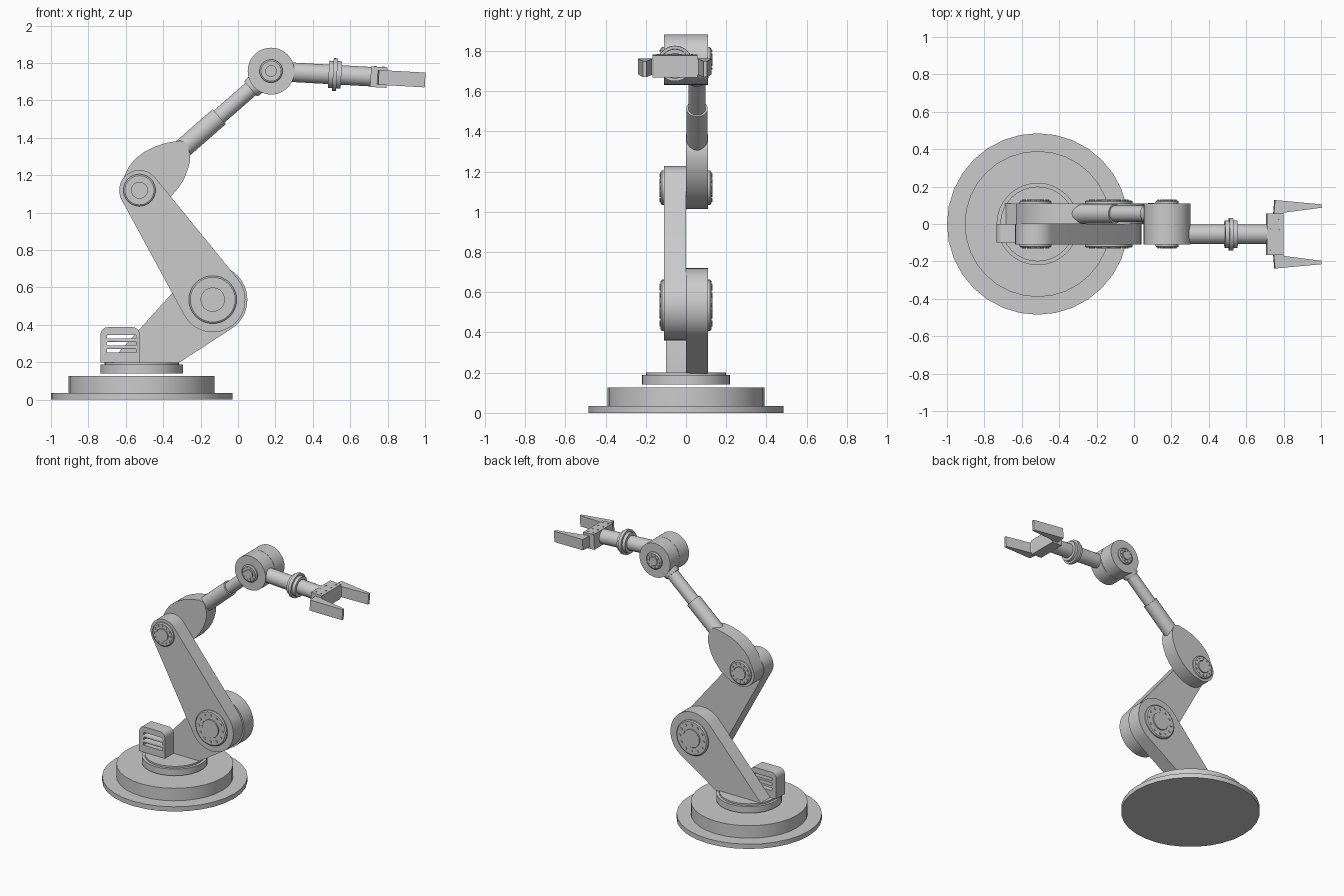
import bpy, bmesh
from math import sin, cos, pi, radians
from mathutils import Vector, Matrix
from mathutils.geometry import convex_hull_2d

if "Cube" in bpy.data.objects:
    bpy.data.objects.remove(bpy.data.objects["Cube"])


def finish(name, bm):
    bmesh.ops.recalc_face_normals(bm, faces=bm.faces)
    me = bpy.data.meshes.new(name)
    bm.to_mesh(me)
    bm.free()
    me.shade_smooth()
    me.set_sharp_from_angle(angle=radians(30))
    ob = bpy.data.objects.new(name, me)
    bpy.context.collection.objects.link(ob)
    return ob


def extrude(bm, pts, vec):
    f = bm.faces.new([bm.verts.new(p) for p in pts])
    res = bmesh.ops.extrude_face_region(bm, geom=[f], use_keep_orig=True)
    verts = [g for g in res["geom"] if isinstance(g, bmesh.types.BMVert)]
    bmesh.ops.translate(bm, verts=verts, vec=vec)


def plate(name, outline, y0, y1):
    """Side profile in x/z, extruded along y."""
    bm = bmesh.new()
    extrude(bm, [(x, y0, z) for x, z in outline], (0, y1 - y0, 0))
    return finish(name, bm)


def circle(c, r, n=48):
    return [(c[0] + r * cos(2 * pi * i / n), c[1] + r * sin(2 * pi * i / n)) for i in range(n)]


def hull(pts):
    return [pts[i] for i in convex_hull_2d([Vector(p) for p in pts])]


def lathe(bm, profile, origin, axis, n=32):
    """Revolve (radius, distance) pairs around an axis and cap both ends."""
    m = Matrix.Translation(origin) @ Vector(axis).to_track_quat('Z', 'Y').to_matrix().to_4x4()
    rings = [[bm.verts.new(m @ Vector((r * cos(2 * pi * i / n), r * sin(2 * pi * i / n), d)))
              for i in range(n)] for r, d in profile]
    for a, b in zip(rings, rings[1:]):
        for i in range(n):
            j = (i + 1) % n
            bm.faces.new((a[i], a[j], b[j], b[i]))
    bm.faces.new(rings[0])
    bm.faces.new(rings[-1])


def turned(name, profile, origin, axis, n=32):
    bm = bmesh.new()
    lathe(bm, profile, origin, axis, n)
    return finish(name, bm)


def box(bm, lo, hi):
    (x0, y0, z0), (x1, y1, z1) = lo, hi
    extrude(bm, [(x0, y0, z0), (x1, y0, z0), (x1, y0, z1), (x0, y0, z1)], (0, y1 - y0, 0))


def hub(name, c, r, r_in, bolts):
    """Bearing cover with a bolt circle, on both sides of a joint."""
    for side, s in (("front", -1), ("back", 1)):
        bm = bmesh.new()
        o, ax = (c[0], 0, c[1]), (0, s, 0)
        lathe(bm, [(r, .10), (r, .12), (r - .008, .126), (r_in + .004, .126),
                   (r_in + .004, .121), (r_in, .121), (r_in, .131)], o, ax)
        rb = (r + r_in) / 2
        for i in range(bolts):
            a = 2 * pi * i / bolts
            lathe(bm, [(r * .07, .12), (r * .07, .131)],
                  (c[0] + rb * cos(a), 0, c[1] + rb * sin(a)), ax, 8)
        finish(f"{name}_{side}", bm)


SHOULDER, ELBOW, WRIST = (-.135, .535), (-.527, 1.12), (.177, 1.757)
W = .11

# Stepped round base and turntable
BASE = (-.515, 0, 0)
turned("base_plate", [(.485, 0), (.485, .035)], BASE, (0, 0, 1))
turned("base_drum", [(.39, .035), (.39, .127)], BASE, (0, 0, 1))
turned("turntable", [(.22, .14), (.22, .188)], BASE, (0, 0, 1))

# Motor box with rounded top and three vent slots
r = .04
top = [(-.525 - r + r * cos(a), .388 - r + r * sin(a)) for a in [i * pi / 12 for i in range(7)]]
top += [(-.735 + r + r * cos(a), .388 - r + r * sin(a)) for a in [i * pi / 12 for i in range(6, 13)]]
motor = plate("motor_box", [(-.735, .2), (-.525, .2)] + top, -.1, 0)
bm = bmesh.new()
for z in (.252, .289, .326):
    box(bm, (-.70, -.2, z), (-.545, .1, z + .02))
cutter = finish("slot_cutter", bm)
cutter.hide_render = True
mod = motor.modifiers.new("slots", 'BOOLEAN')
mod.operation, mod.object, mod.solver = 'DIFFERENCE', cutter, 'EXACT'
motor.data = bpy.data.meshes.new_from_object(
    motor.evaluated_get(bpy.context.evaluated_depsgraph_get()))
motor.modifiers.clear()
bpy.data.objects.remove(cutter)
turned("motor_foot", [(.2, .186), (.2, .2)], BASE, (0, 0, 1))

# Shoulder bracket, upper arm and forearm shell
plate("shoulder_bracket", hull(circle(SHOULDER, .185) + [(-.69, .195), (-.32, .195)]), 0, W)
plate("upper_arm", hull(circle(SHOULDER, .174) + circle(ELBOW, .108)), -W, 0)
shell = [(-.61, 1.19), (-.584, 1.245), (-.55, 1.287), (-.5, 1.326), (-.444, 1.354), (-.38, 1.374),
         (-.31, 1.385), (-.287, 1.378), (-.27, 1.36), (-.257, 1.315), (-.258, 1.27), (-.27, 1.225),
         (-.288, 1.18), (-.315, 1.138), (-.355, 1.09), (-.4, 1.056), (-.45, 1.03)]
plate("forearm_shell", hull(circle(ELBOW, .105) + shell), 0, W)

# Telescopic forearm running to the wrist centre
start, end = Vector((-.31, .055, 1.33)), Vector((WRIST[0], .055, WRIST[1]))
axis = (end - start).normalized()
L = (end - start).length
turned("forearm_tube", [(.053, 0), (.053, .278)], start, axis)
turned("forearm_rod", [(.043, .25), (.043, L - .1)], start, axis)
turned("forearm_collar", [(.052, L - .145), (.056, L - .135), (.056, L - .09)], start, axis)

# Wrist, two halves
plate("wrist_front", circle(WRIST, .125), -W, -.001)
plate("wrist_back", circle(WRIST, .125), .001, W)

# Joint hubs
hub("shoulder_hub", SHOULDER, .128, .065, 12)
hub("elbow_hub", ELBOW, .086, .045, 12)
hub("wrist_hub", WRIST, .062, .031, 10)

# Hand parts, made along x from the wrist centre, then tilted down
hand = [turned("hand_tube", [(.052, .09), (.052, .54)], (0, 0, 0), (1, 0, 0)),
        turned("hand_rings", [(.073, .308), (.073, .331), (.088, .331), (.088, .353),
                              (.073, .353), (.073, .376)], (0, 0, 0), (1, 0, 0))]
bm = bmesh.new()
box(bm, (.533, -.112, -.055), (.62, .112, .055))
for x in (.555, .598):
    for y in (-.085, -.03, .03, .085):
        lathe(bm, [(.006, .05), (.006, .058)], (x, y, 0), (0, 0, 1), 8)
hand.append(finish("gripper_block", bm))
for side, s in (("left", 1), ("right", -1)):
    bm = bmesh.new()
    pts = [(.57, .112), (.576, .183), (.825, .16), (.825, .142), (.625, .116), (.62, .105), (.57, .105)]
    extrude(bm, [(x, s * y, -.041) for x, y in pts], (0, 0, .079))
    hand.append(finish(f"finger_{side}", bm))
for ob in hand:
    ob.location = (WRIST[0], -.055, WRIST[1])
    ob.rotation_euler.y = radians(3.2)
